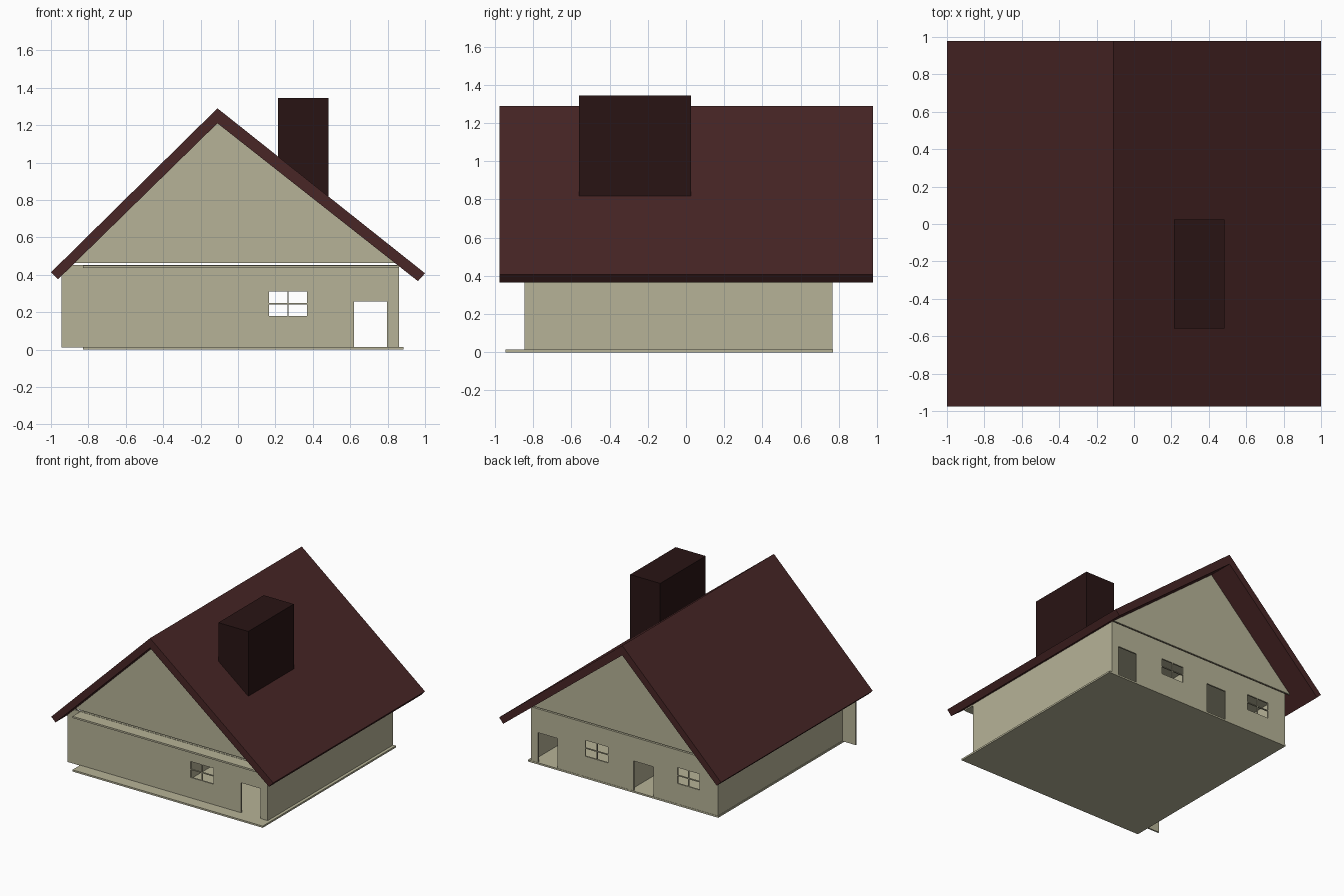
import bpy, bmesh

if "Cube" in bpy.data.objects:
    bpy.data.objects.remove(bpy.data.objects["Cube"])


def material(name, rgb):
    m = bpy.data.materials.new(name)
    m.diffuse_color = (*rgb, 1)
    m.use_nodes = True
    m.node_tree.nodes["Principled BSDF"].inputs["Base Color"].default_value = m.diffuse_color
    return m


WALL = material("plaster", (0.47, 0.45, 0.31))
ROOF = material("roof_red", (0.065, 0.019, 0.019))
BRICK = material("chimney_dark", (0.022, 0.007, 0.007))


def finish(name, bm, mat):
    bmesh.ops.recalc_face_normals(bm, faces=bm.faces)
    me = bpy.data.meshes.new(name)
    bm.to_mesh(me)
    bm.free()
    ob = bpy.data.objects.new(name, me)
    me.materials.append(mat)
    bpy.context.collection.objects.link(ob)
    return ob


def prism(name, profile, y0, y1, mat):
    """Extrude an x-z profile from y0 to y1."""
    bm = bmesh.new()
    face = bm.faces.new([bm.verts.new((x, y0, z)) for x, z in profile])
    ext = bmesh.ops.extrude_face_region(bm, geom=[face])
    verts = [v for v in ext["geom"] if isinstance(v, bmesh.types.BMVert)]
    bmesh.ops.translate(bm, verts=verts, vec=(0, y1 - y0, 0))
    return finish(name, bm, mat)


def box(name, x0, x1, y0, y1, z0, z1, mat=WALL):
    return prism(name, [(x0, z0), (x1, z0), (x1, z1), (x0, z1)], y0, y1, mat)


def pierced_wall(name, x0, x1, z0, z1, y0, y1, holes):
    """Wall panel with rectangular holes given as (x0, x1, z0, z1)."""
    xs = sorted({x0, x1, *[v for h in holes for v in h[:2]]})
    zs = sorted({z0, z1, *[v for h in holes for v in h[2:]]})
    bm = bmesh.new()
    for xa, xb in zip(xs, xs[1:]):
        for za, zb in zip(zs, zs[1:]):
            cx, cz = (xa + xb) / 2, (za + zb) / 2
            if any(h[0] < cx < h[1] and h[2] < cz < h[3] for h in holes):
                continue
            bm.faces.new([bm.verts.new((x, y0, z)) for x, z in
                          ((xa, za), (xb, za), (xb, zb), (xa, zb))])
    bmesh.ops.remove_doubles(bm, verts=bm.verts, dist=1e-5)
    ext = bmesh.ops.extrude_face_region(bm, geom=bm.faces[:])
    verts = [v for v in ext["geom"] if isinstance(v, bmesh.types.BMVert)]
    bmesh.ops.translate(bm, verts=verts, vec=(0, y1 - y0, 0))
    return finish(name, bm, WALL)


def panes(win):
    """Split a window opening into four panes, leaving thin glazing bars."""
    x0, x1, z0, z1 = win
    cx, cz, b = (x0 + x1) / 2, (z0 + z1) / 2, 0.003
    return [(xa, xb, za, zb) for xa, xb in ((x0, cx - b), (cx + b, x1))
            for za, zb in ((z0, cz - b), (cz + b, z1))]


FRONT, BACK, TOP = -0.846, 0.768, 0.452
T = 0.012  # wall thickness

# floor and ceiling slabs, both projecting past the front wall
box("floor", -0.83, 0.885, -0.945, 0.77, 0, 0.014)
box("ceiling", -0.83, 0.86, -0.945, 0.765, 0.436, 0.45)

# front wall: plain left panel and right panel with window and door
window = (0.165, 0.37, 0.18, 0.31)
door = (0.62, 0.797, 0.014, 0.258)
box("front_wall_left", -0.945, -0.03, FRONT, FRONT + T, 0.01, TOP)
pierced_wall("front_wall_right", -0.03, 0.86, 0.01, TOP, FRONT, FRONT + T,
             panes(window) + [door])

# back wall: two rooms, each with a window and a door
window2 = (-0.66, -0.46, 0.18, 0.31)
door2 = (-0.245, -0.065, 0.014, 0.258)
pierced_wall("back_wall_right", -0.03, 0.86, 0.01, TOP, BACK - T, BACK,
             panes(window) + [door])
pierced_wall("back_wall_left", -0.825, -0.03, 0.01, TOP, BACK - T, BACK,
             panes(window2) + [door2])

# side walls and the room partition
for name, x in (("left_wall", -0.825), ("right_wall", 0.848), ("partition", -0.036)):
    box(name, x, x + T, FRONT + T, BACK - T, 0.01, TOP)

# gables
gable = [(-0.88, 0.462), (0.845, 0.462), (-0.11, 1.21)]
prism("front_gable", gable, FRONT, FRONT + T, WALL)
prism("back_gable", gable, BACK - T, BACK, WALL)

# roof with unequal slopes
prism("roof", [(-1.0, 0.413), (-0.962, 0.376), (-0.11, 1.21),
               (0.962, 0.366), (1.0, 0.408), (-0.11, 1.29)], -0.975, 0.978, ROOF)

# chimney, its base cut to the roof slope
prism("chimney", [(0.215, 0.945), (0.485, 0.735), (0.485, 1.345), (0.215, 1.345)],
      -0.56, 0.025, BRICK)
